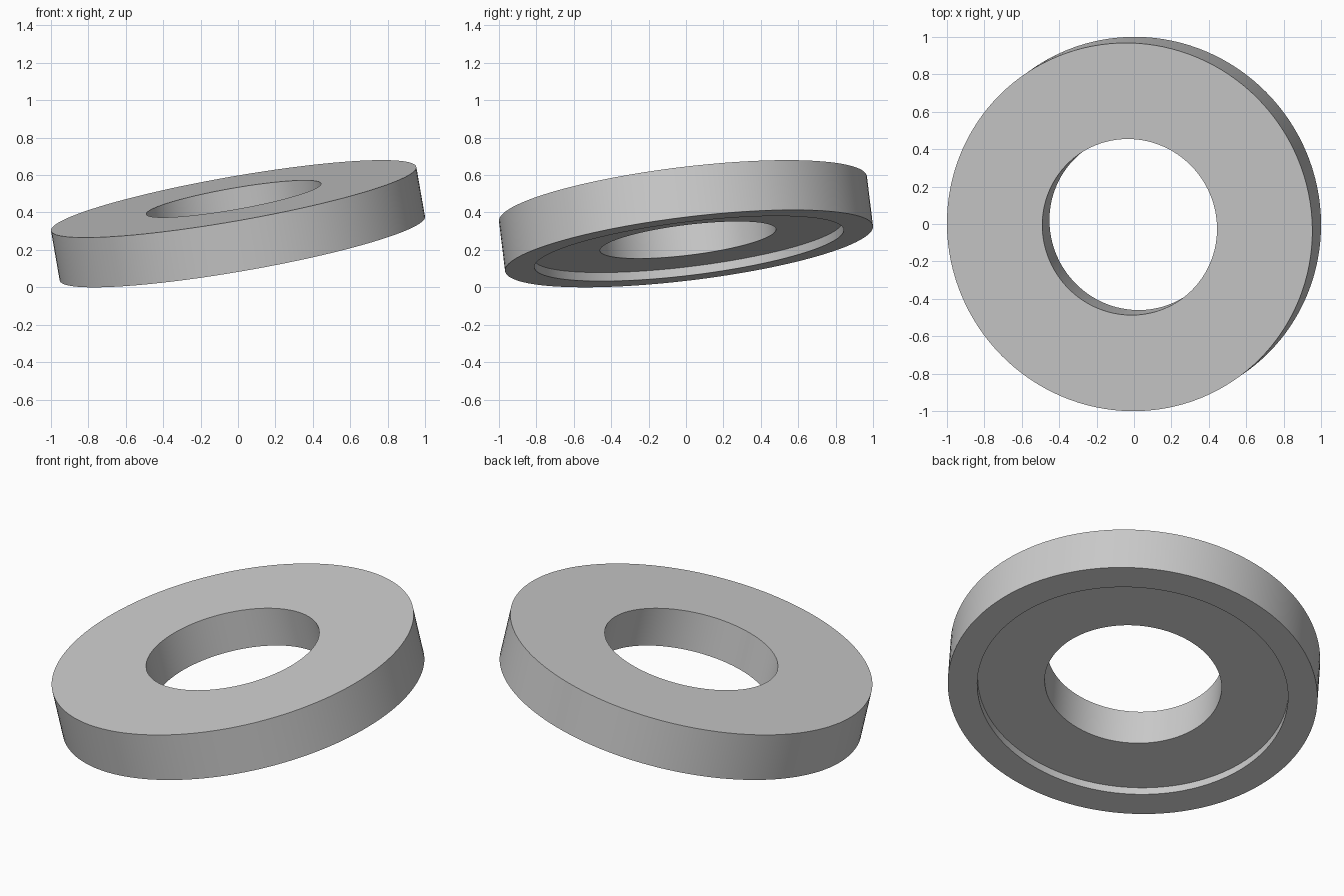
import bpy
import bmesh
import math
from mathutils import Vector

cube = bpy.data.objects.get("Cube")
if cube:
    bpy.data.objects.remove(cube)

OUTER, HOLE, RECESS = 0.991, 0.474, 0.833
HALF, DEPTH = 0.136, 0.047
SEGMENTS = 128

# Plain grey material
grey = bpy.data.materials.new("plain grey")
grey.use_nodes = True
colour = (0.6, 0.6, 0.6, 1)
grey.diffuse_color = colour
grey.node_tree.nodes["Principled BSDF"].inputs["Base Color"].default_value = colour

# Ring cross-section, with a shallow recess underneath
floor = DEPTH - HALF
profile = [(HOLE, HALF), (OUTER, HALF), (OUTER, -HALF),
           (RECESS, -HALF), (RECESS, floor), (HOLE, floor)]

# Revolve the cross-section around the ring's axis
bm = bmesh.new()
verts = [bm.verts.new((r, 0, z)) for r, z in profile]
edges = [bm.edges.new((v, verts[(i + 1) % len(verts)])) for i, v in enumerate(verts)]
bmesh.ops.spin(bm, geom=verts + edges, cent=(0, 0, 0), axis=(0, 0, 1),
               angle=math.tau, steps=SEGMENTS, use_merge=True)
bmesh.ops.remove_doubles(bm, verts=bm.verts[:], dist=0.0001)
bmesh.ops.recalc_face_normals(bm, faces=bm.faces[:])
mesh = bpy.data.meshes.new("recessed_ring")
bm.to_mesh(mesh)
bm.free()
mesh.materials.append(grey)

# Lean the ring so that its lowest point touches the ground
ring = bpy.data.objects.new("recessed_ring", mesh)
bpy.context.collection.objects.link(ring)
axis = Vector((-0.171, -0.12, 0.978)).normalized()
ring.rotation_mode = 'QUATERNION'
ring.rotation_quaternion = Vector((0, 0, 1)).rotation_difference(axis)
ring.location.z = OUTER * math.hypot(axis.x, axis.y) + HALF * axis.z

# Smooth walls with crisp rims
bpy.ops.object.select_all(action='DESELECT')
ring.select_set(True)
bpy.context.view_layer.objects.active = ring
bpy.ops.object.shade_smooth_by_angle(angle=math.radians(30))
